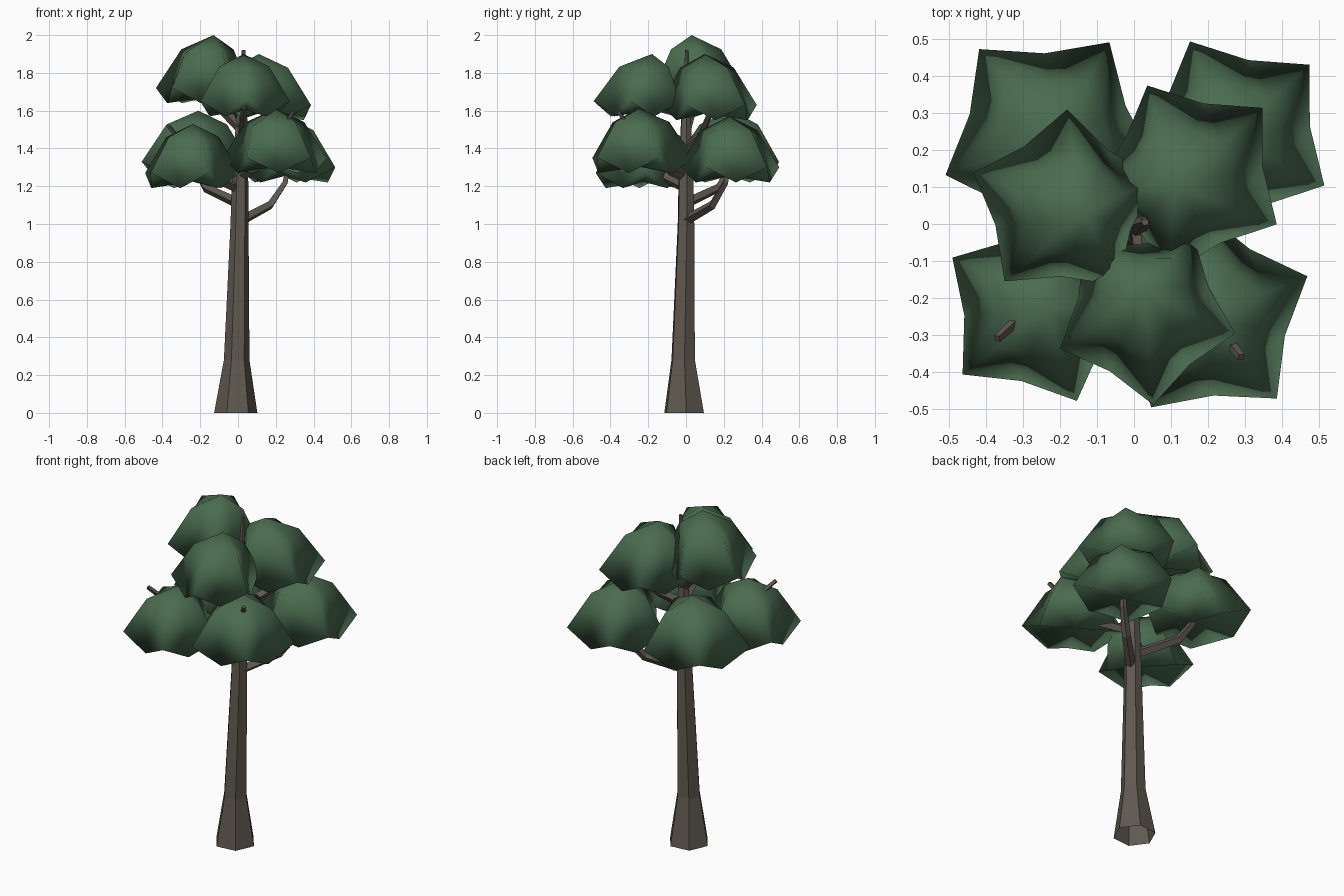
import bpy, bmesh, math
from mathutils import Vector

cube = bpy.data.objects.get("Cube")
if cube:
    bpy.data.objects.remove(cube, do_unlink=True)


def material(name, rgb):
    mat = bpy.data.materials.new(name)
    mat.use_nodes = True
    color = (*rgb, 1)
    mat.diffuse_color = color
    mat.node_tree.nodes["Principled BSDF"].inputs["Base Color"].default_value = color
    return mat


leaf_green = material("leaf green", (0.07, 0.15, 0.08))
bark_brown = material("bark brown", (0.115, 0.1, 0.08))


def finish(bm, name, mat):
    bmesh.ops.recalc_face_normals(bm, faces=bm.faces)
    mesh = bpy.data.meshes.new(name)
    bm.to_mesh(mesh)
    bm.free()
    mesh.materials.append(mat)
    obj = bpy.data.objects.new(name, mesh)
    bpy.context.collection.objects.link(obj)


def bridge(bm, a, b):
    n = len(a)
    for i in range(n):
        bm.faces.new((a[i], a[(i + 1) % n], b[(i + 1) % n], b[i]))


def limb(name, points, radii, sides, upright=False):
    """Tapered faceted tube along a path, open at its root."""
    bm = bmesh.new()
    pts = [Vector(p) for p in points]
    rings = []
    for i, (p, r) in enumerate(zip(pts, radii)):
        axis = Vector((0, 0, 1))
        if not upright:
            axis = (pts[min(i + 1, len(pts) - 1)] - pts[max(i - 1, 0)]).normalized()
        u = axis.cross(Vector((0, 1, 0)) if upright else Vector((0, 0, 1))).normalized()
        v = axis.cross(u)
        angles = [math.tau * k / sides + 0.1 for k in range(sides)]
        rings.append([bm.verts.new(p + r * (u * math.cos(a) + v * math.sin(a)))
                      for a in angles])
    for a, b in zip(rings, rings[1:]):
        bridge(bm, a, b)
    bm.faces.new(rings[-1])
    finish(bm, name, bark_brown)


# Foliage section as radius share and height share: shoulder and rim
SECTION = [(0.56, 0.72), (1.0, 0.0)]


def foliage(name, centre, radius, base, top, phase, peak):
    """Five-pointed soft dome whose points curl up, closed underneath."""
    bm = bmesh.new()
    height = top - base
    rings = []
    for r, h in SECTION:
        ring = []
        for k in range(10):
            point = k % 2 == 0
            a = math.radians(phase) + math.tau * k / 10
            d = radius * r * (1 if point else 1 - 0.26 * r)
            curl = 0.08 * r * r if point else 0
            lean = 1 - r
            ring.append(bm.verts.new((
                centre[0] + d * math.cos(a) + peak[0] * lean,
                centre[1] + d * math.sin(a) + peak[1] * lean,
                base + height * h + curl)))
        rings.append(ring)
    bridge(bm, *rings)
    for ring, z in ((rings[0], top), (rings[1], base + 0.1 * height)):
        tip = bm.verts.new((centre[0] + peak[0], centre[1] + peak[1], z))
        for i in range(10):
            bm.faces.new((ring[i], ring[(i + 1) % 10], tip))
    for face in bm.faces:
        face.smooth = True
    finish(bm, name, leaf_green)


# Trunk with flared foot
limb("trunk",
     [(-0.012, -0.01, 0), (-0.007, -0.015, 0.28), (0.008, 0, 1), (0.012, 0, 1.3),
      (0.02, 0, 1.6), (0.03, 0.005, 1.92)],
     [0.115, 0.068, 0.048, 0.042, 0.026, 0.01], 6, upright=True)

# Branches
BRANCHES = {
    "back_left_branch": [(0.02, 0, 1.02), (0.17, 0.14, 1.1), (0.25, 0.21, 1.22), (0.28, 0.24, 1.4)],
    "back_right_branch": [(0, 0, 1.11), (-0.17, 0.17, 1.19), (-0.23, 0.23, 1.3), (-0.25, 0.25, 1.45)],
    "front_right_branch": [(0, 0, 1.19), (-0.12, -0.1, 1.24), (-0.25, -0.2, 1.38), (-0.37, -0.31, 1.52)],
    "front_left_branch": [(0.01, 0, 1.25), (0.12, -0.12, 1.31), (0.22, -0.27, 1.46), (0.29, -0.36, 1.6)],
    "upper_left_branch": [(0.02, 0, 1.4), (0.12, 0.08, 1.47), (0.25, 0.12, 1.57), (0.29, 0.14, 1.62)],
    "upper_front_branch": [(0.02, 0, 1.42), (0.03, -0.15, 1.5), (0.03, -0.27, 1.57), (0.03, -0.34, 1.62)],
    "upper_right_branch": [(0.02, 0, 1.5), (-0.08, 0.03, 1.6), (-0.15, 0.05, 1.7), (-0.18, 0.06, 1.8)],
}
for name, path in BRANCHES.items():
    limb(name, path, [0.028, 0.024, 0.018, 0.012], 4)

# Foliage clumps: centre, radius, base, top, phase, peak offset
foliage("back_right_foliage", (-0.23, 0.24), 0.3, 1.25, 1.6, 129, (0.02, 0))
foliage("back_left_foliage", (0.27, 0.24), 0.28, 1.22, 1.57, 43, (-0.02, -0.01))
foliage("front_right_foliage", (-0.26, -0.23), 0.27, 1.19, 1.53, 149, (0.02, 0))
foliage("front_left_foliage", (0.2, -0.25), 0.29, 1.27, 1.61, 22, (0, 0))
foliage("upper_right_foliage", (-0.19, 0.05), 0.26, 1.64, 2.0, 88, (0.06, -0.02))
foliage("upper_front_foliage", (0.03, -0.24), 0.25, 1.57, 1.9, 203, (0, 0.06))
foliage("upper_left_foliage", (0.15, 0.13), 0.27, 1.55, 1.9, 43, (-0.04, -0.03))
